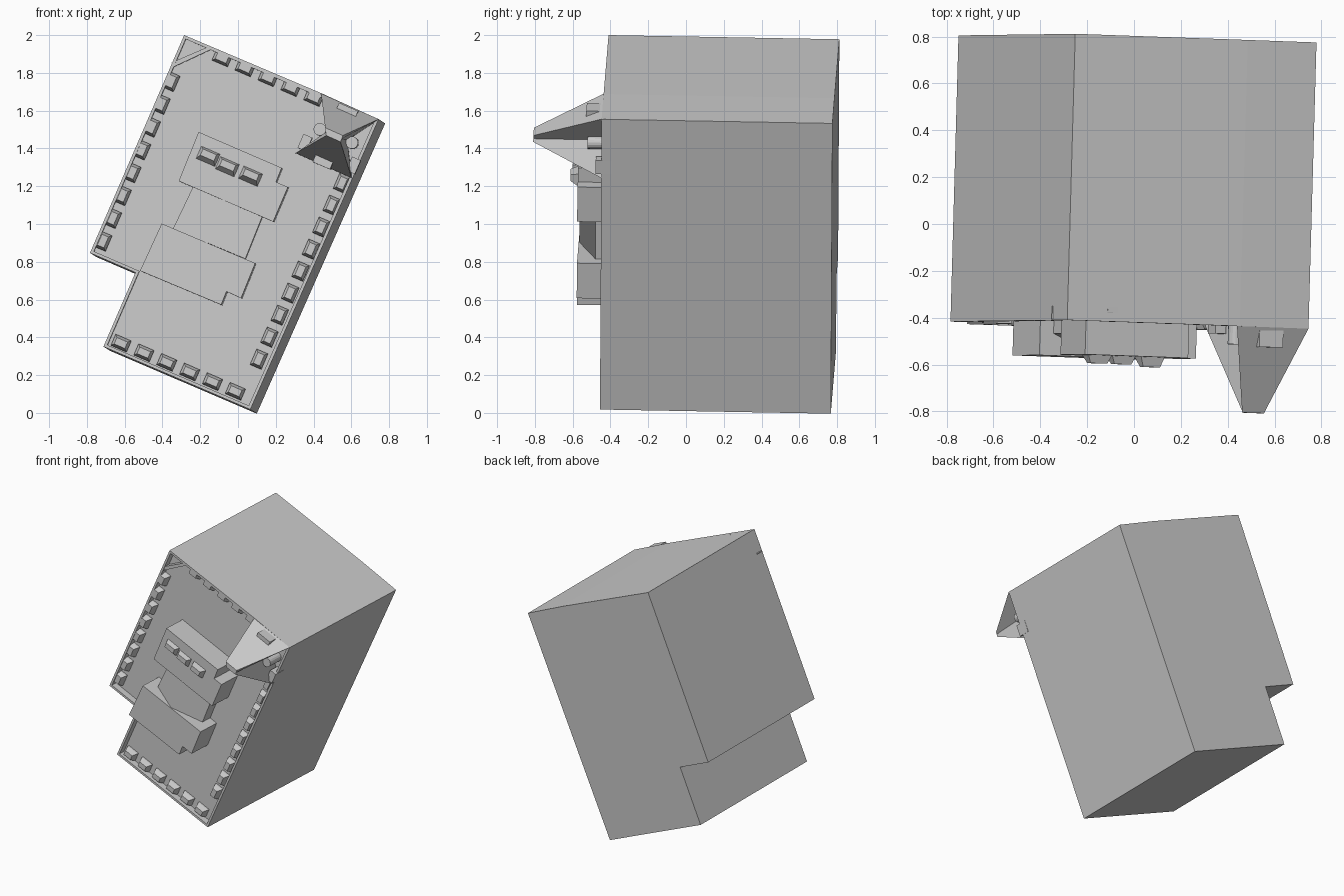
import bpy, bmesh, math
from mathutils import Vector

if "Cube" in bpy.data.objects:
    bpy.data.objects.remove(bpy.data.objects["Cube"])

FLOOR, BACK = -0.05, -1.222
U, V = Vector((0.918, -0.397)), Vector((-0.397, -0.918))   # directions along the walls (front view)


def P(x, z, h):
    """Front-view point x, z raised h off the slightly tilted front plane."""
    y = -0.41 - 0.028 * (x + 0.285) + 0.018 * (z - 2.0)
    return (x - 0.028 * h, y - h, z + 0.018 * h)


def loft(name, *loops):
    """Solid through several equal-length loops: (points, h) or (points, [h...])."""
    bm = bmesh.new()
    rings = []
    for pts, h in loops:
        hs = h if isinstance(h, list) else [h] * len(pts)
        rings.append([bm.verts.new(P(p[0], p[1], q)) for p, q in zip(pts, hs)])
    n = len(rings[0])
    for a, b in zip(rings, rings[1:]):
        for i in range(n):
            j = (i + 1) % n
            bm.faces.new((a[i], a[j], b[j], b[i]))
    bm.faces.new(rings[0])
    bm.faces.new(rings[-1])
    bmesh.ops.recalc_face_normals(bm, faces=bm.faces)
    me = bpy.data.meshes.new(name)
    bm.to_mesh(me)
    bm.free()
    ob = bpy.data.objects.new(name, me)
    bpy.context.collection.objects.link(ob)
    return ob


def rect(c, w, d):
    c = Vector(c)
    return [c + U * (sx * w / 2) + V * (sy * d / 2)
            for sx, sy in ((-1, -1), (1, -1), (1, 1), (-1, 1))]


def local(pts):
    return [Vector((-0.285, 2.0)) + U * u + V * v for u, v in pts]


# Main building block with a thin parapet around the recessed roof
outer = local([(0, 0), (0.8, -0.006), (1.122, 0), (1.108, 1.68), (0.262, 1.683), (0.262, 1.256), (0, 1.256)])
t = 0.016
inner = local([(t, t), (0.8, t), (1.105, t), (1.092, 1.664), (0.262 + t, 1.667), (0.262 + t, 1.24), (t, 1.24)])
loft("building_body", (outer, BACK), (outer, 0), (inner, 0), (inner, FLOOR))

# Rows of small tapered blocks along the parapet
rows = [("left", (-0.355, 1.755), (-0.715, 0.91), 8, 0.065, 0.09),
        ("top", (-0.085, 1.88), (0.40, 1.67), 5, 0.09, 0.065),
        ("bottom", (-0.62, 0.37), (-0.015, 0.115), 6, 0.09, 0.065),
        ("right", (0.11, 0.285), (0.55, 1.217), 9, 0.065, 0.09)]
for name, a, b, n, w, d in rows:
    for i in range(n):
        c = Vector(a).lerp(Vector(b), i / (n - 1))
        loft(f"{name}_parapet_block_{i}", (rect(c, w, d), FLOOR - 0.01),
             (rect(c, w, d), FLOOR + 0.012), (rect(c, w - 0.028, d - 0.028), 0.0))

# Diagonal corner brace
brace = [(-0.352, 1.855), (-0.345, 1.83), (-0.13, 1.93), (-0.155, 1.94)]
loft("corner_brace", (brace, FLOOR - 0.01), (brace, -0.005))

# Two raised roof blocks, each with a stepped corner
upper = [(-0.205, 1.485), (0.235, 1.295), (0.205, 1.22), (0.268, 1.193), (0.19, 1.01), (-0.31, 1.225)]
lower = [(-0.40, 1.00), (0.095, 0.79), (0.02, 0.605), (-0.057, 0.64), (-0.085, 0.57), (-0.515, 0.75)]
loft("upper_roof_block", (upper, FLOOR - 0.01), (upper, 0.135))
loft("lower_roof_block", (lower, FLOOR - 0.01), (lower, 0.135))

# Gabled link between them
link = [(-0.235, 1.20), (-0.07, 1.125), (0.13, 1.04), (0.04, 0.815), (-0.163, 0.90), (-0.345, 0.97)]
loft("gabled_link", (link, FLOOR - 0.01), (link, [0.04, 0.13, 0.04, 0.04, 0.13, 0.04]))

# Three skylights on the upper block
for i, (c, h) in enumerate([((-0.155, 1.355), 0.17), ((-0.053, 1.30), 0.17), ((0.07, 1.25), 0.178)]):
    loft(f"skylight_{i}", (rect(c, 0.112, 0.075), 0.13),
         (rect(Vector(c) - V * 0.008, 0.078, 0.036), h))

# Corner spire: two sloped wings meeting at a small top, with folded-in sides
base = [(0.44, 1.69), (0.745, 1.555), (0.578, 1.445), (0.602, 1.243), (0.305, 1.375), (0.472, 1.488)]
tip = [(0.472, 1.503), (0.565, 1.462), (0.56, 1.445), (0.553, 1.428), (0.478, 1.462), (0.475, 1.48)]
loft("corner_spire", (base, FLOOR - 0.01), (base, 0.0), (tip, 0.365))

# Dormers on the spire slopes, and blocks beside it
for name, c, w, d, h in [("upper_dormer", (0.58, 1.60), 0.11, 0.04, 0.085),
                         ("lower_dormer", (0.455, 1.335), 0.10, 0.06, 0.085),
                         ("left_spire_block", (0.355, 1.43), 0.05, 0.08, 0.03),
                         ("right_spire_block", (0.612, 1.31), 0.05, 0.08, 0.03)]:
    r = rect(c, w, d)
    loft(name, (r, FLOOR - 0.01), (r, h))

# Round posts in the open sides of the spire
for name, c in [("left_post", (0.435, 1.50)), ("right_post", (0.605, 1.43))]:
    ring = [(c[0] + 0.033 * math.cos(k * math.tau / 16), c[1] + 0.033 * math.sin(k * math.tau / 16))
            for k in range(16)]
    loft(name, (ring, FLOOR - 0.01), (ring, 0.075))
